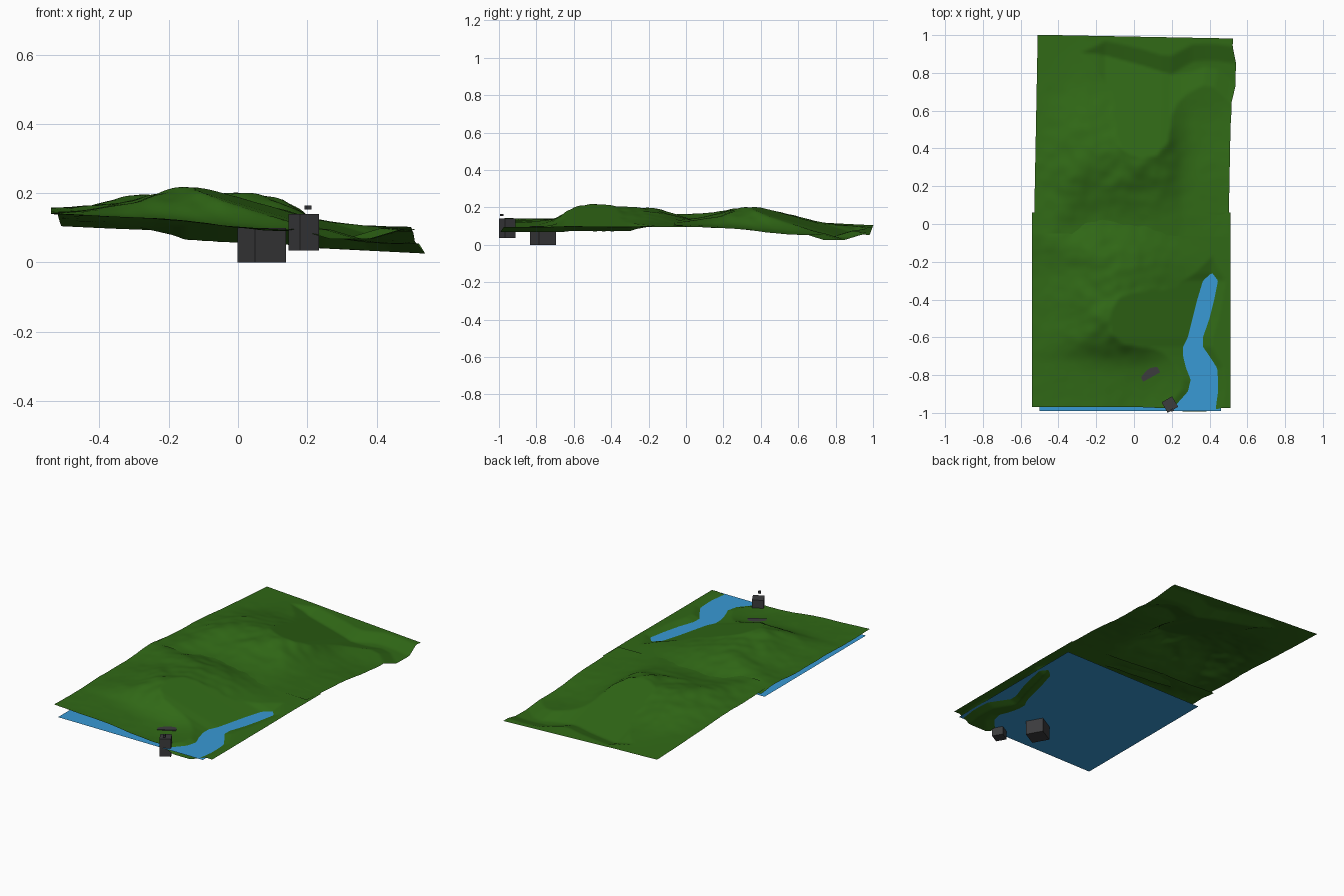
import bpy, bmesh
from math import exp, cos, sin, radians
from mathutils import noise, Vector, Matrix

if "Cube" in bpy.data.objects:
    bpy.data.objects.remove(bpy.data.objects["Cube"])


def material(name, rgb):
    m = bpy.data.materials.new(name)
    m.diffuse_color = (*rgb, 1)
    m.use_nodes = True
    m.node_tree.nodes["Principled BSDF"].inputs["Base Color"].default_value = m.diffuse_color
    return m


GRASS = material("grass", (0.03, 0.14, 0.008))
WATER = material("water", (0.04, 0.32, 0.66))
STONE = material("dark_grey", (0.045, 0.045, 0.048))
WATER_Z = 0.085

# River: y, left bank, right bank (head of the river closes to a point)
RIVER = [(-1.0, .19, .43), (-.95, .22, .435), (-.88, .285, .445), (-.82, .30, .445),
         (-.76, .275, .44), (-.70, .26, .40), (-.65, .26, .365), (-.60, .285, .365),
         (-.50, .31, .40), (-.40, .335, .425), (-.30, .365, .445), (-.26, .41, .415),
         (-.10, .52, .32), (.20, .72, .12)]


def river(y):
    for (y0, l0, r0), (y1, l1, r1) in zip(RIVER, RIVER[1:]):
        if y <= y1:
            t = max(0, (y - y0) / (y1 - y0))
            l, r = l0 + t * (l1 - l0), r0 + t * (r1 - r0)
            break
    return (l + r) / 2, (r - l) / 2


FX, FY = -0.015, -0.455          # centre of the front tile


def height(u, v):
    """Terrain height: sloping land, steep-faced hill, back ridge, carved river."""
    land = 0.118 - 0.045 * u
    land -= 0.022 * exp(-((u - .1) / .2) ** 2 - ((v + .42) / .17) ** 2)
    fall = (v / .32) ** 2 if v > 0 else (v / .22) ** 4
    hill = exp(-((u + .08) / .25) ** 2 - fall)
    ridge = exp(-((v - .3 + .12 * u) / .12) ** 2 - ((u + .2) / .42) ** 2)
    rough = noise.noise(Vector((u * 7, v * 7, 1.3))) + .5 * noise.noise(Vector((u * 16, v * 16, 4)))
    land += .096 * hill + .026 * ridge
    land += rough * (.003 * min(1, max(0, .35 - u) * 4) + .013 * (hill + .4 * ridge))
    c, w = river(v + FY)
    return min(land, max(.068, WATER_Z + .3 * (abs(u + FX - c) - w)))


def terrain(name, place):
    n = 90
    bm = bmesh.new()
    bmesh.ops.create_grid(bm, x_segments=n, y_segments=n, size=1)
    for p in bm.verts:
        u, v = p.co.x * .525, p.co.y * .515
        z = height(u, v)
        # low bank bulges outwards at the front edge
        low = min(1, max(0, (.10 - z) / .03)) * max(0, (-v - .25) / .265)
        p.co = place(u, v - .022 * low, z)
    for f in bm.faces:
        f.smooth = True
    return finish(name, bm, GRASS)


def finish(name, bm, mat):
    me = bpy.data.meshes.new(name)
    bm.to_mesh(me)
    bm.free()
    me.materials.append(mat)
    ob = bpy.data.objects.new(name, me)
    bpy.context.collection.objects.link(ob)
    return ob


def block(name, x, y, z0, z1, side, angle):
    bm = bmesh.new()
    m = (Matrix.Translation((x, y, (z0 + z1) / 2)) @ Matrix.Rotation(radians(angle), 4, 'Z')
         @ Matrix.Diagonal((side, side, z1 - z0, 1)))
    bmesh.ops.create_cube(bm, size=1, matrix=m)
    return finish(name, bm, STONE)


# Two copies of the terrain; the back one is turned a quarter and tilted
def back_place(u, v, z):
    a = radians(88.9)
    x, y = u * cos(a) - v * sin(a), u * sin(a) + v * cos(a)
    return Vector((x - .005, y + .467, z - .015 - .05 * x))


terrain("front_terrain", lambda u, v, z: Vector((u + FX, v + FY, z)))
terrain("back_terrain", back_place)

# Flat water sheet under the front tile
bm = bmesh.new()
bmesh.ops.create_grid(bm, x_segments=1, y_segments=1, size=.48,
                      matrix=Matrix.Translation((-.02, -.51, WATER_Z)))
finish("water_sheet", bm, WATER)

# Sunken block, riverside tower and its floating cap
block("sunken_block", .069, -.765, 0, .099, .103, 29)
block("tower_body", .19, -.956, .035, .14, .064, 30)
block("tower_cap", .202, -.985, .153, .165, .014, 30)
